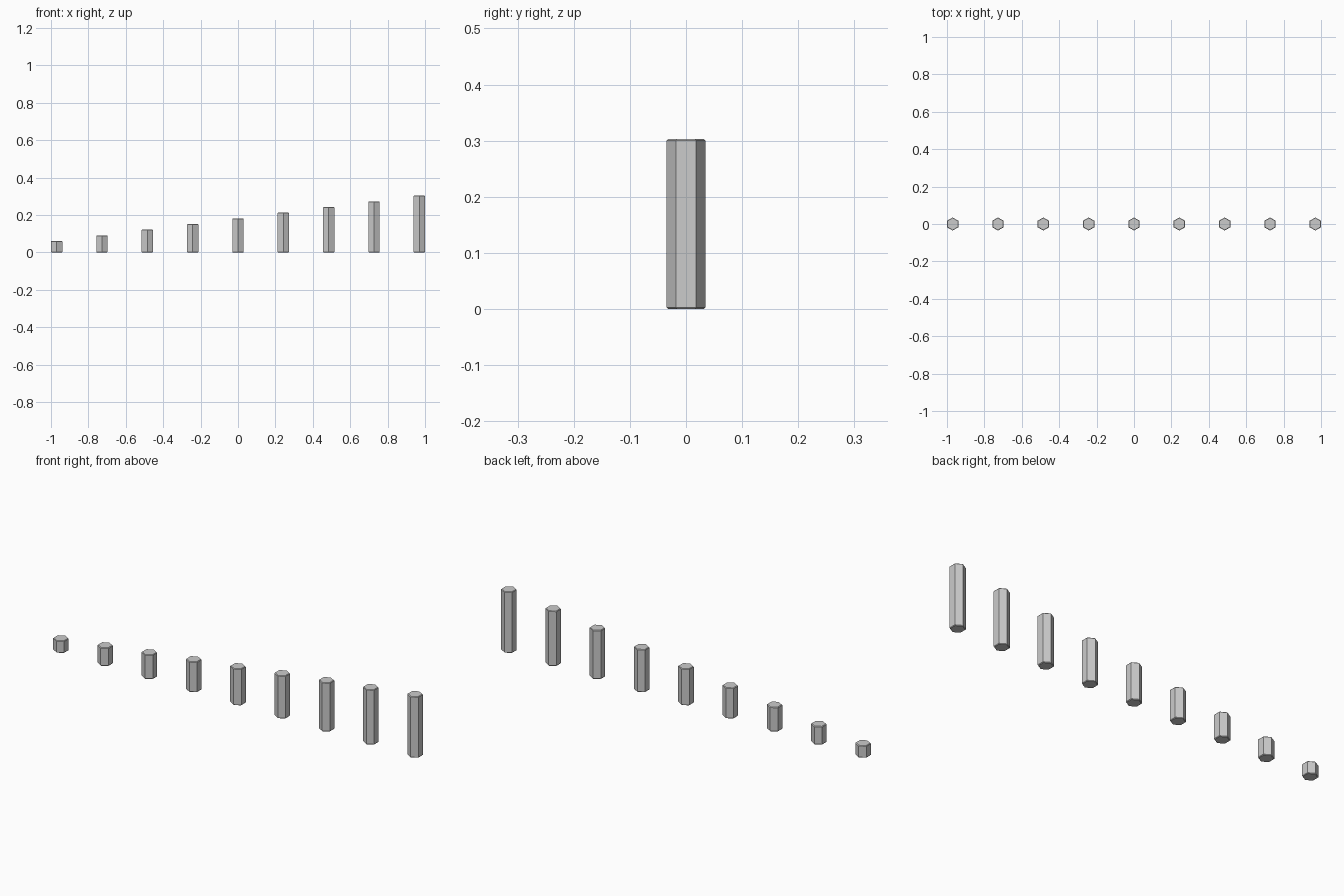
import bpy, bmesh, math

if "Cube" in bpy.data.objects:
    bpy.data.objects.remove(bpy.data.objects["Cube"])

U = 2 / 66                      # base unit: pegs are 2 wide, 8 apart, 2 to 10 tall
RADIUS = U / math.cos(math.pi / 6)
CHAMFER = 0.1 * U


def hex_peg(name, x, height):
    # Hexagonal prism, flats facing +-x, slim chamfer around both ends
    bm = bmesh.new()
    levels = [(0, CHAMFER), (CHAMFER, 0), (height - CHAMFER, 0), (height, CHAMFER)]
    rings = []
    for z, inset in levels:
        r = RADIUS - inset
        rings.append([bm.verts.new((r * math.cos(a), r * math.sin(a), z))
                      for a in (math.radians(30 + 60 * k) for k in range(6))])
    for low, high in zip(rings, rings[1:]):
        for k in range(6):
            n = (k + 1) % 6
            bm.faces.new((low[k], low[n], high[n], high[k]))
    bm.faces.new(rings[0][::-1])
    bm.faces.new(rings[-1])
    mesh = bpy.data.meshes.new(name)
    bm.to_mesh(mesh)
    bm.free()
    obj = bpy.data.objects.new(name, mesh)
    obj.location.x = x
    bpy.context.collection.objects.link(obj)


# Row of nine pegs, growing taller towards +x
for i in range(9):
    hex_peg(f"hex_peg_{i + 1}", (i - 4) * 8 * U, (2 + i) * U)
